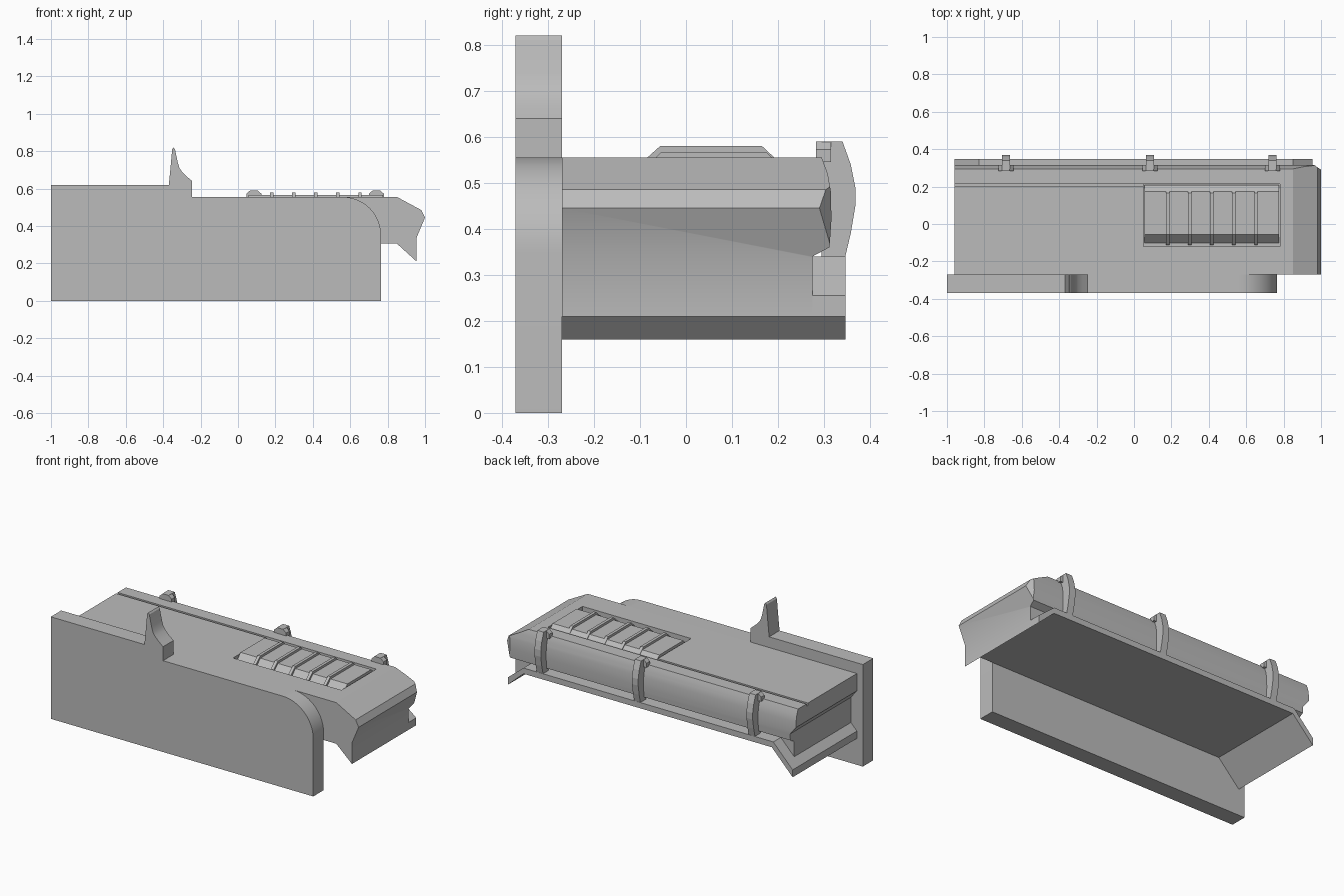
import bpy, bmesh, math
from mathutils import Vector

cube = bpy.data.objects.get("Cube")
if cube:
    bpy.data.objects.remove(cube, do_unlink=True)

grey = bpy.data.materials.new("plain_grey")
grey.use_nodes = True
grey.diffuse_color = (0.5, 0.5, 0.5, 1)
grey.node_tree.nodes["Principled BSDF"].inputs["Base Color"].default_value = (0.5, 0.5, 0.5, 1)


def prism(name, points, axis, start, end):
    """Extrude a closed 2D profile along one axis, from start to end."""
    place = {"x": lambda p, d: (d, p[0], p[1]),
             "y": lambda p, d: (p[0], d, p[1]),
             "z": lambda p, d: (p[0], p[1], d)}[axis]
    bm = bmesh.new()
    face = bm.faces.new([bm.verts.new(place(p, start)) for p in points])
    move = Vector(place((0, 0), end - start))
    out = bmesh.ops.extrude_face_region(bm, geom=[face])
    bmesh.ops.translate(bm, vec=move, verts=[v for v in out["geom"] if isinstance(v, bmesh.types.BMVert)])
    bmesh.ops.recalc_face_normals(bm, faces=bm.faces)
    mesh = bpy.data.meshes.new(name)
    bm.to_mesh(mesh)
    bm.free()
    mesh.materials.append(grey)
    obj = bpy.data.objects.new(name, mesh)
    bpy.context.collection.objects.link(obj)
    return obj


def rect(a, b, c, d):
    return [(a, c), (b, c), (b, d), (a, d)]


def activate(obj):
    bpy.ops.object.select_all(action="DESELECT")
    obj.select_set(True)
    bpy.context.view_layer.objects.active = obj


def combine(obj, tool, operation):
    mod = obj.modifiers.new(operation.lower(), "BOOLEAN")
    mod.object, mod.operation, mod.solver = tool, operation, "EXACT"
    activate(obj)
    bpy.ops.object.modifier_apply(modifier=mod.name)
    bpy.data.objects.remove(tool, do_unlink=True)


def smooth(obj):
    activate(obj)
    bpy.ops.object.shade_smooth_by_angle(angle=math.radians(25))


# Front plate with rounded corner and fin
arc = [(0.56 + 0.205 * math.cos(t), 0.35 + 0.205 * math.sin(t))
       for t in (math.pi / 2 * i / 12 for i in range(13))]
fin = [(-0.245, 0.555), (-0.245, 0.64), (-0.275, 0.665), (-0.3, 0.69), (-0.313, 0.71),
       (-0.322, 0.74), (-0.337, 0.81), (-0.345, 0.82), (-0.352, 0.81),
       (-0.362, 0.7), (-0.37, 0.62)]
plate = prism("front_plate", [(-1, 0), (0.765, 0)] + arc + fin + [(-1, 0.62)], "y", -0.37, -0.27)
smooth(plate)

# Main body: side profile crossed with back profile and plan
body = prism("main_body", [(-0.96, 0.555), (0.85, 0.555), (0.98, 0.485), (1, 0.445), (0.955, 0.338),
                           (0.955, 0.21), (0.85, 0.305), (-0.82, 0.305), (-0.92, 0.22),
                           (-0.92, 0.4), (-0.96, 0.45)], "y", -0.27, 0.4)
back = prism("back_profile", [(-0.3, 0.1), (0.275, 0.1), (0.275, 0.34), (0.312, 0.36), (0.316, 0.42),
                              (0.315, 0.48), (0.308, 0.52), (0.295, 0.555), (0.295, 0.7),
                              (-0.3, 0.7)], "x", -1.2, 1.2)
combine(body, back, "INTERSECT")
plan = prism("plan_profile", [(-1.1, -0.4), (1.1, -0.4), (1.1, 0.22), (0.95, 0.325), (-1.1, 0.325)],
             "z", 0, 1)
combine(body, plan, "INTERSECT")

# Vent recess and the long groove along the top
combine(body, prism("vent_cutter", rect(0.05, 0.78, -0.12, 0.215), "z", 0.52, 0.7), "DIFFERENCE")
combine(body, prism("groove_cutter", rect(-1.1, 0.06, 0.2, 0.215), "z", 0.54, 0.7), "DIFFERENCE")
smooth(body)

# Vent panel and its ribs
prism("vent_panel", [(-0.112, 0.51), (-0.055, 0.566), (0.175, 0.566), (0.208, 0.535), (0.208, 0.51)],
      "x", 0.056, 0.774)
for i in range(5):
    x = 0.18 + 0.118 * i
    prism("vent_rib", [(-0.112, 0.51), (-0.112, 0.53), (-0.056, 0.58), (0.165, 0.58), (0.208, 0.54),
                       (0.208, 0.51)], "x", x - 0.009, x + 0.009)

# Lower flange with drooping ends
prism("lower_flange", [(0.955, 0.21), (0.955, 0.255), (0.85, 0.34), (-0.83, 0.34), (-0.96, 0.205),
                       (-0.96, 0.16), (-0.82, 0.305), (0.85, 0.305)], "y", -0.27, 0.347)

# Back clamps with domed feet
for x in (-0.685, 0.085, 0.74):
    prism("back_clamp", [(0.295, 0.335), (0.295, 0.59), (0.34, 0.59), (0.358, 0.54), (0.368, 0.49),
                         (0.368, 0.45), (0.358, 0.39), (0.345, 0.335)], "x", x - 0.021, x + 0.021)
    prism("clamp_foot", [(x - 0.04, 0.545), (x - 0.04, 0.572), (x - 0.02, 0.59), (x + 0.02, 0.59),
                         (x + 0.04, 0.572), (x + 0.04, 0.545)], "y", 0.283, 0.315)
